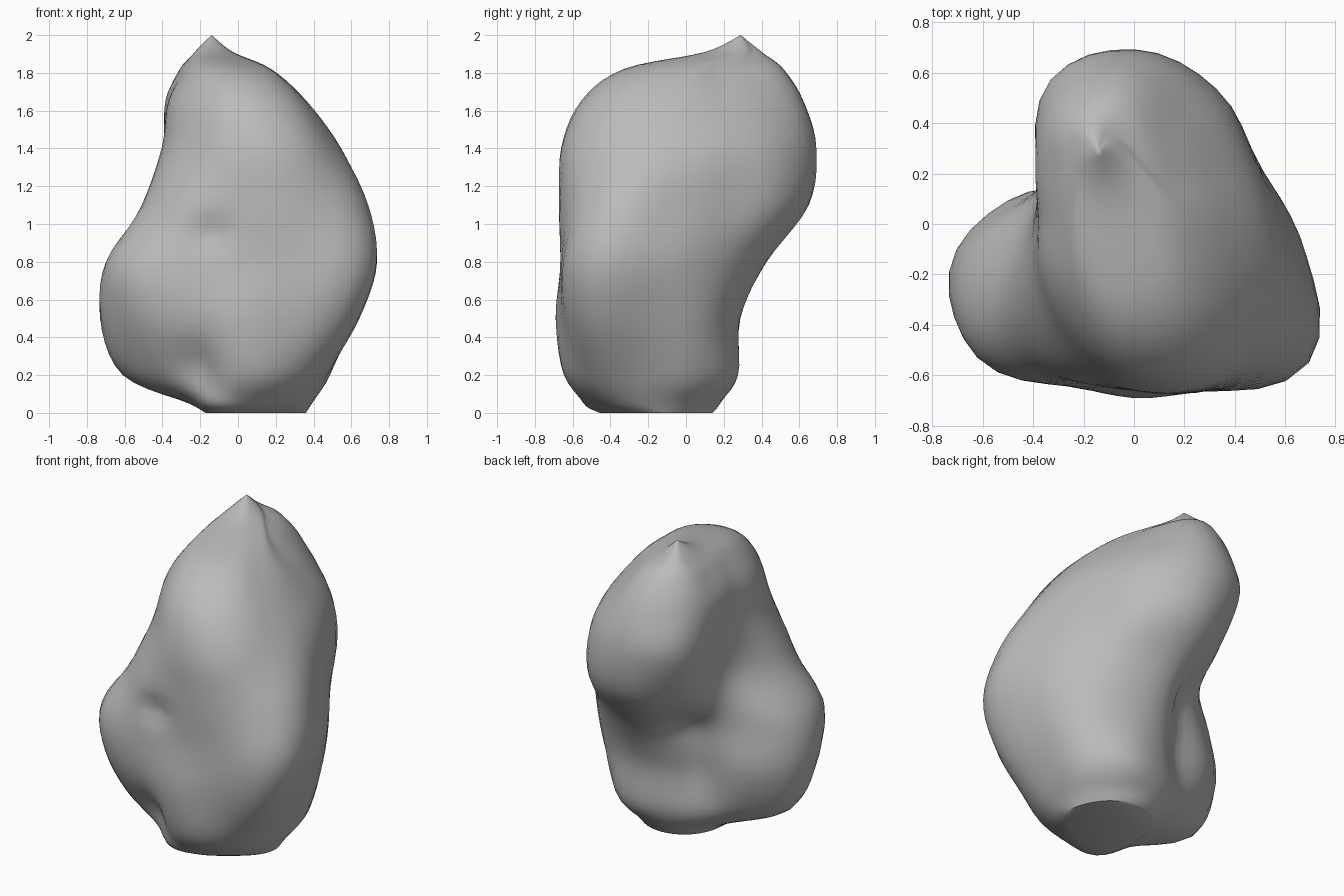
import bpy
import bmesh
from math import cos, sin, tau, exp
from mathutils import Vector

old = bpy.data.objects.get("Cube")
if old:
    bpy.data.objects.remove(old, do_unlink=True)

# Cross-sections in hundredths: height, centre x, centre y,
# then radii counter-clockwise from +x
FOOT = [0, 8, -15, 28, 28, 29, 29, 28, 26, 25, 28, 34, 27, 23, 25]
SECTIONS = [
    [5, 5, -18, 34, 36, 37, 36, 33, 30, 31, 33, 39, 35, 32, 33],
    [20, 0, -20, 48, 53, 53, 45, 41, 47, 61, 47, 38, 44, 47, 49],
    [50, 0, -20, 62, 61, 54, 47, 40, 58, 73, 65, 50, 49, 53, 69],
    [80, 0, -15, 69, 62, 60, 57, 45, 50, 68, 72, 56, 51, 59, 80],
    [110, 0, -5, 62, 57, 66, 70, 58, 42, 45, 58, 62, 61, 69, 77],
    [140, 0, 0, 53, 52, 60, 69, 66, 44, 39, 46, 55, 65, 69, 61],
    [165, -3, 3, 38, 37, 45, 59, 56, 41, 34, 38, 46, 58, 58, 45],
    [182, -6, 7, 23, 21, 28, 44, 42, 28, 23, 24, 31, 40, 38, 27],
    [191, -14, 27, 11, 10, 10, 13, 13, 10, 9, 10, 13, 17, 17, 13],
]
TIP = [200, -14, 29] + [0] * 12
SIDES, STEPS = 48, 5


def blend(a, b, c, d, t):
    """Smooth curve from b to c, guided by a and d."""
    return b + t / 2 * (c - a + t * (2 * a - 5 * b + 4 * c - d + t * (3 * (b - c) + d - a)))


def sample_sections():
    rows = [FOOT, FOOT] + SECTIONS + [TIP, TIP]
    for i in range(len(rows) - 3):
        for s in range(STEPS):
            yield [blend(*vals, s / STEPS) for vals in zip(*rows[i:i + 4])]


def ring_points(row):
    z, cx, cy, *radii = row
    n = len(radii)
    for k in range(SIDES):
        i, t = divmod(k * n / SIDES, 1)
        r = blend(*(radii[(int(i) + j) % n] for j in (-1, 0, 1, 2)), t)
        a = tau * k / SIDES
        yield Vector((cx + r * cos(a), cy + r * sin(a), max(z, 0))) / 100


def dent(bm, centre, push, size):
    """Press a soft hollow into the surface."""
    for v in bm.verts:
        v.co += Vector(push) * exp(-((v.co - Vector(centre)).length / size) ** 2)


# Boulder body: lofted rings closed by a flat foot and a pointed crown
bm = bmesh.new()
rings = [[bm.verts.new(p) for p in ring_points(row)] for row in sample_sections()]
for low, high in zip(rings, rings[1:]):
    for k in range(SIDES):
        n = (k + 1) % SIDES
        bm.faces.new((low[k], low[n], high[n], high[k]))
tip = bm.verts.new(Vector((TIP[1], TIP[2], TIP[0])) / 100)
for k in range(SIDES):
    bm.faces.new((rings[-1][k], rings[-1][(k + 1) % SIDES], tip))
bm.faces.new(rings[0][::-1])

# Hollows on the front and the back
dent(bm, (-0.15, -0.63, 0.95), (0, 0.06, 0), 0.08)
dent(bm, (-0.15, 0.25, 0.8), (0.03, -0.06, 0), 0.15)
dent(bm, (-0.25, -0.58, 0.25), (0.02, 0.03, 0), 0.1)

bmesh.ops.recalc_face_normals(bm, faces=bm.faces)
mesh = bpy.data.meshes.new("boulder")
bm.to_mesh(mesh)
bm.free()
boulder = bpy.data.objects.new("boulder", mesh)
bpy.context.collection.objects.link(boulder)

# Plain stone colour
stone = bpy.data.materials.new("grey stone")
stone.use_nodes = True
grey = (0.5, 0.5, 0.5, 1)
stone.diffuse_color = grey
stone.node_tree.nodes["Principled BSDF"].inputs["Base Color"].default_value = grey
mesh.materials.append(stone)

# Smooth shading with a crisp foot edge
bpy.ops.object.select_all(action="DESELECT")
boulder.select_set(True)
bpy.context.view_layer.objects.active = boulder
bpy.ops.object.shade_smooth_by_angle(angle=0.9)
